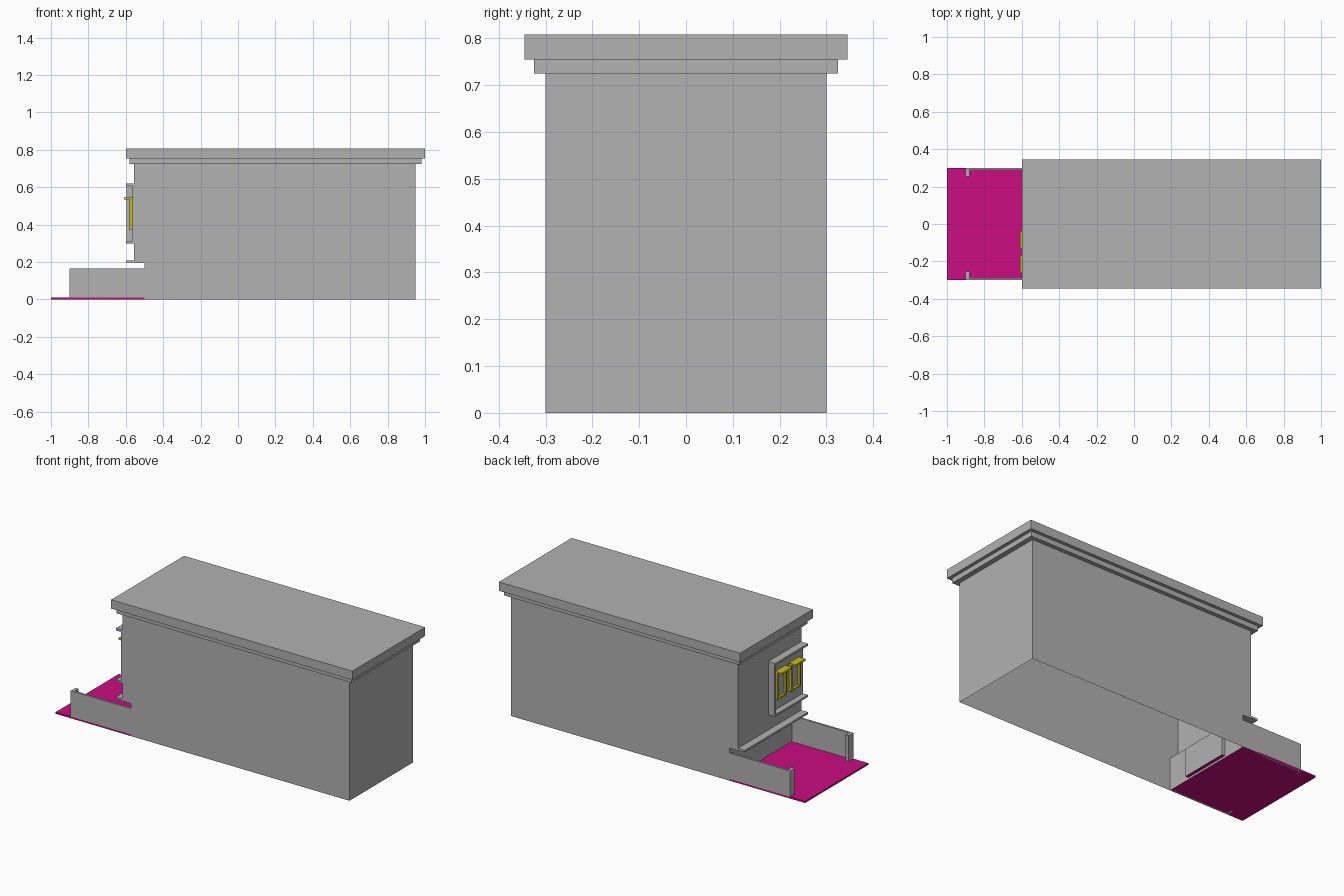
import bpy, bmesh
from mathutils import Vector

cube = bpy.data.objects.get("Cube")
if cube:
    bpy.data.objects.remove(cube, do_unlink=True)


def material(name, rgb):
    m = bpy.data.materials.new(name)
    m.use_nodes = True
    m.diffuse_color = (*rgb, 1)
    m.node_tree.nodes["Principled BSDF"].inputs["Base Color"].default_value = (*rgb, 1)
    return m


grey = material("wall grey", (0.445, 0.445, 0.445))
pink = material("ground magenta", (0.597, 0.004, 0.216))
yellow = material("window yellow", (0.56, 0.5, 0.008))


def finish(name, bm, *mats):
    mesh = bpy.data.meshes.new(name)
    bm.to_mesh(mesh)
    bm.free()
    for m in mats:
        mesh.materials.append(m)
    obj = bpy.data.objects.new(name, mesh)
    bpy.context.collection.objects.link(obj)
    return obj


def box(name, xs, ys, zs, mat):
    """Axis-aligned box from its ranges."""
    bm = bmesh.new()
    bmesh.ops.create_cube(bm, size=1)
    spans = (xs, ys, zs)
    for v in bm.verts:
        v.co = Vector([(a + b) / 2 + c * abs(b - a) for (a, b), c in zip(spans, v.co)])
    return finish(name, bm, mat)


# Dimensions
HALF = 0.3        # half width of the building
BACK = 0.95       # far end wall
FACADE = -0.555   # upper street wall
SHOP = -0.5       # set-back ground floor wall
FLOOR = 0.195     # underside of the overhang
TOP = 0.725

# Main body: side profile extruded across the width, open underneath
bm = bmesh.new()
profile = [(SHOP, 0), (BACK, 0), (BACK, TOP), (FACADE, TOP), (FACADE, FLOOR), (SHOP, FLOOR)]
side = bm.faces.new([bm.verts.new((x, -HALF, z)) for x, z in profile])
ext = bmesh.ops.extrude_face_region(bm, geom=[side], use_keep_orig=True)
bmesh.ops.translate(bm, vec=(0, 2 * HALF, 0),
                    verts=[g for g in ext["geom"] if isinstance(g, bmesh.types.BMVert)])
bmesh.ops.recalc_face_normals(bm, faces=bm.faces)


def shop_faces():
    return [f for f in bm.faces
            if f.normal.x < -0.9 and abs(f.calc_center_median().x - SHOP) < 0.001]


# Shallow doorway recess in the ground floor wall
for axis, value in ((1, -0.15), (1, 0.15), (2, 0.012), (2, 0.18)):
    point, normal = Vector((0, 0, 0)), Vector((0, 0, 0))
    point[axis], normal[axis] = value, 1
    faces = shop_faces()
    geom = {e for f in faces for e in f.edges} | {v for f in faces for v in f.verts} | set(faces)
    bmesh.ops.bisect_plane(bm, geom=list(geom), plane_co=point, plane_no=normal)
    bm.normal_update()
door = [f for f in shop_faces()
        if abs(f.calc_center_median().y) < 0.1 and 0.05 < f.calc_center_median().z < 0.15]
ext = bmesh.ops.extrude_face_region(bm, geom=door)
bmesh.ops.translate(bm, vec=(0.02, 0, 0),
                    verts=[g for g in ext["geom"] if isinstance(g, bmesh.types.BMVert)])
bm.normal_update()
for f in bm.faces:
    c = f.calc_center_median()
    if abs(f.normal.z) > 0.9 and 0.005 < c.z < 0.02:
        f.material_index = 1
bmesh.ops.delete(bm, geom=[f for f in bm.faces if f.calc_center_median().z < 0.001],
                 context="FACES_ONLY")
finish("building_body", bm, grey, pink)

# Stepped roof
box("cornice", (-0.58, 0.98), (-0.325, 0.325), (TOP, 0.755), grey)
box("roof_slab", (-0.6, 1.0), (-0.345, 0.345), (0.755, 0.808), grey)

# Forecourt with low walls that turn inward at the entrance
box("forecourt", (-1, SHOP), (-HALF, HALF), (0, 0.01), pink)
for s, label in ((-1, "right"), (1, "left")):
    box(f"forecourt_wall_{label}", (-0.9, SHOP), (s * 0.288, s * HALF), (0, 0.165), grey)
    box(f"wall_return_{label}", (-0.9, -0.88), (s * 0.255, s * 0.29), (0, 0.165), grey)

# Ledge over the ground floor
box("facade_ledge", (-0.6, FACADE), (-HALF, HALF), (0.197, 0.209), grey)

# Projecting window surround, open on one side
box("window_panel", (-0.565, FACADE), (-HALF, 0.01), (0.305, 0.615), grey)
box("surround_top", (-0.6, FACADE), (-HALF, 0.012), (0.607, 0.62), grey)
box("surround_bottom", (-0.6, FACADE), (-HALF, 0.012), (0.3, 0.312), grey)
box("surround_side", (-0.597, FACADE), (0, 0.012), (0.305, 0.615), grey)

# Two windows: yellow frames with small canopies
for i, y in enumerate((-0.085, -0.215), 1):
    w, t, low, high = 0.045, 0.01, 0.375, 0.54
    depth = (-0.58, -0.563)
    for s, label in ((-1, "right"), (1, "left")):
        box(f"window_{i}_jamb_{label}", depth, (y + s * (w - t), y + s * w), (low, high), yellow)
    box(f"window_{i}_sill", depth, (y - w, y + w), (low, low + t), yellow)
    box(f"window_{i}_head", depth, (y - w, y + w), (high - t, high), yellow)
    box(f"window_{i}_canopy", (-0.61, -0.563), (y - w - 0.003, y + w + 0.003),
        (0.535, 0.545), yellow)
